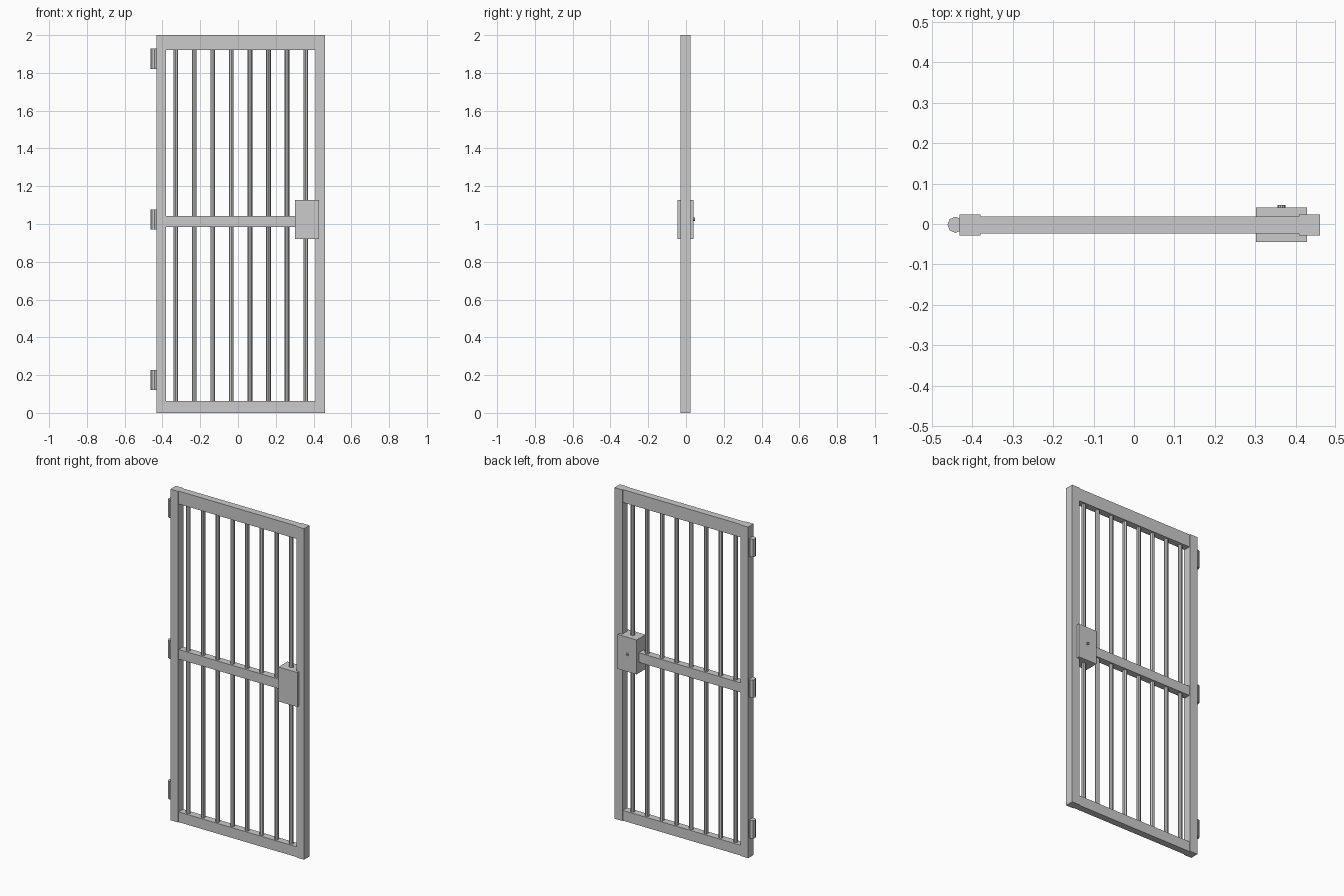
import bpy, bmesh, math

if "Cube" in bpy.data.objects:
    bpy.data.objects.remove(bpy.data.objects["Cube"])

Y0 = -0.002  # depth centre of the door


def add_object(name, bm):
    bmesh.ops.recalc_face_normals(bm, faces=bm.faces)
    mesh = bpy.data.meshes.new(name)
    bm.to_mesh(mesh)
    bm.free()
    obj = bpy.data.objects.new(name, mesh)
    bpy.context.collection.objects.link(obj)
    return obj


def box(name, x0, x1, half_depth, z0, z1):
    bm = bmesh.new()
    bmesh.ops.create_cube(bm, size=1)
    bmesh.ops.scale(bm, vec=(x1 - x0, 2 * half_depth, z1 - z0), verts=bm.verts)
    bmesh.ops.translate(bm, vec=((x0 + x1) / 2, Y0, (z0 + z1) / 2), verts=bm.verts)
    return add_object(name, bm)


def post(name, x, radius, z0, z1, sides=8):
    bm = bmesh.new()
    bmesh.ops.create_cone(bm, cap_ends=True, segments=sides,
                          radius1=radius, radius2=radius, depth=z1 - z0)
    bmesh.ops.translate(bm, vec=(x, Y0, (z0 + z1) / 2), verts=bm.verts)
    return add_object(name, bm)


def ring(name, x, z, y0, y1, outer, inner, sides=10):
    # Closed tube along y made from a rectangular section
    bm = bmesh.new()
    section = [(outer, y0), (outer, y1), (inner, y1), (inner, y0)]
    loops = []
    for i in range(sides):
        a = 2 * math.pi * i / sides
        loops.append([bm.verts.new((x + r * math.cos(a), y, z + r * math.sin(a)))
                      for r, y in section])
    for i in range(sides):
        a, b = loops[i], loops[(i + 1) % sides]
        for j in range(4):
            k = (j + 1) % 4
            bm.faces.new((a[j], b[j], b[k], a[k]))
    return add_object(name, bm)


# Outer frame: stiles stand slightly proud of the rails
box("hinge_stile", -0.432, -0.38, 0.026, 0, 2)
box("lock_stile", 0.409, 0.461, 0.026, 0, 2)
box("top_rail", -0.38, 0.409, 0.021, 1.922, 2)
box("bottom_rail", -0.38, 0.409, 0.021, 0, 0.062)
box("middle_rail", -0.38, 0.409, 0.021, 0.985, 1.043)

# Vertical bars
for i in range(8):
    post(f"bar_{i + 1}", -0.33 + i * 0.0983, 0.0125, 0.05, 1.93)

# Hinge barrels
for i, z in enumerate((0.174, 1.024, 1.874)):
    post(f"hinge_{i + 1}", -0.442, 0.02, z - 0.054, z + 0.054)

# Lock case and keyhole collar on the back
box("lock_case", 0.302, 0.428, 0.0425, 0.92, 1.128)
ring("keyhole_collar", 0.365, 1.025, Y0 + 0.04, Y0 + 0.0485, 0.0095, 0.004)
